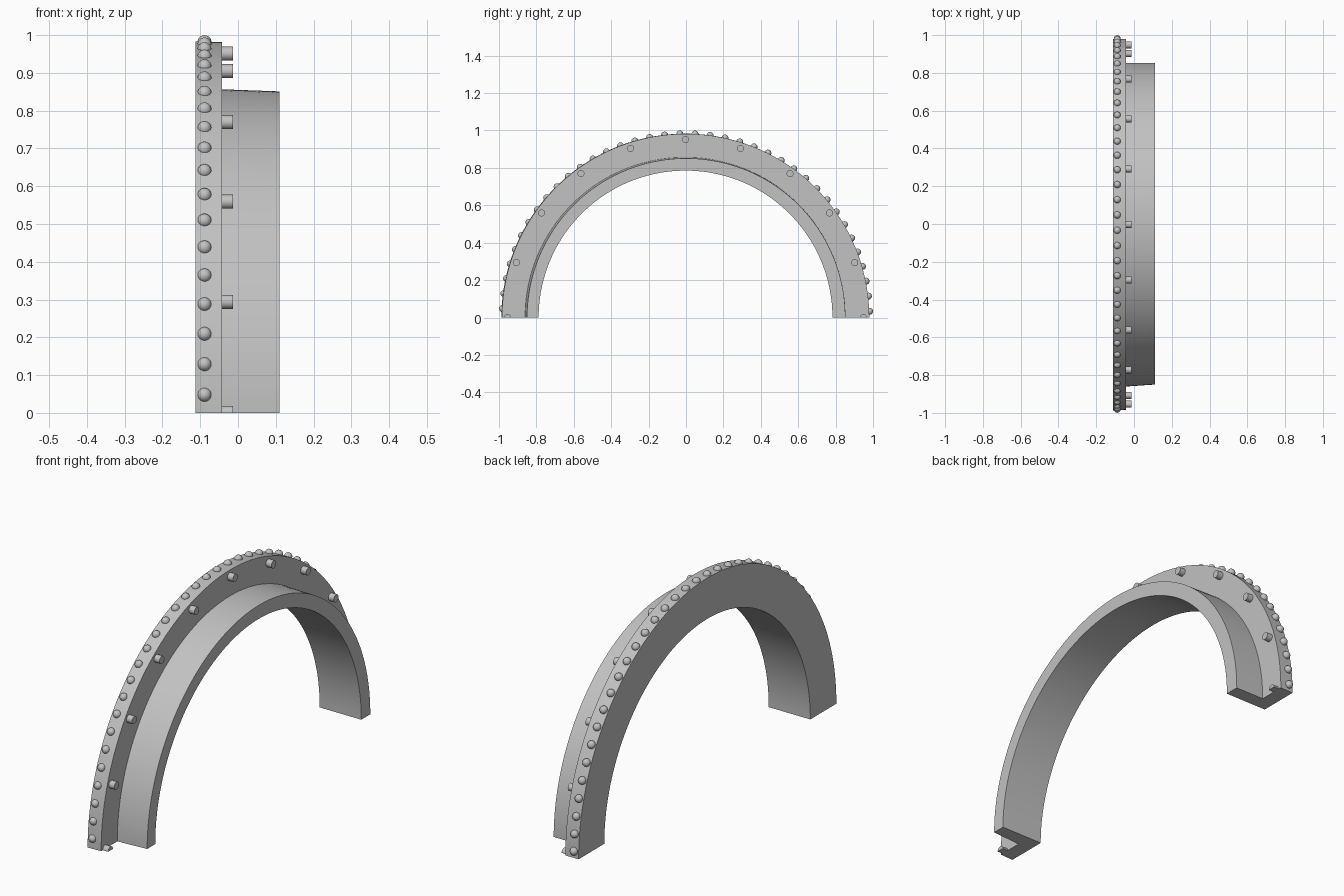
import bpy, bmesh
from math import sin, cos, pi
from mathutils import Matrix, Vector

cube = bpy.data.objects.get("Cube")
if cube:
    bpy.data.objects.remove(cube, do_unlink=True)

grey = bpy.data.materials.new("light grey metal")
grey.use_nodes = True
grey.diffuse_color = (0.54, 0.54, 0.54, 1)
grey.node_tree.nodes["Principled BSDF"].inputs["Base Color"].default_value = grey.diffuse_color

SEGMENTS = 96
CENTRE_Y = -0.0025


def finish(bm, name, angle=35):
    """Turn a bmesh into a smooth shaded object with sharp edges kept."""
    bmesh.ops.recalc_face_normals(bm, faces=bm.faces)
    mesh = bpy.data.meshes.new(name)
    bm.to_mesh(mesh)
    bm.free()
    mesh.materials.append(grey)
    obj = bpy.data.objects.new(name, mesh)
    bpy.context.collection.objects.link(obj)
    bpy.ops.object.select_all(action='DESELECT')
    bpy.context.view_layer.objects.active = obj
    obj.select_set(True)
    bpy.ops.object.shade_smooth_by_angle(angle=angle * pi / 180)
    return obj


# Arch: L-shaped section (x, radius, centre y) swept over a half circle
section = [
    (-0.112, 0.7855, CENTRE_Y), (0.11, 0.7855, CENTRE_Y),
    (0.11, 0.851, 0.001), (-0.042, 0.8565, -0.004),
    (-0.042, 0.982, -0.002), (-0.112, 0.983, -0.004),
]
bm = bmesh.new()
rings = []
for i in range(SEGMENTS + 1):
    a = pi * i / SEGMENTS
    rings.append([bm.verts.new((x, cy + r * cos(a), r * sin(a))) for x, r, cy in section])
for a, b in zip(rings, rings[1:]):
    for j in range(len(section)):
        k = (j + 1) % len(section)
        bm.faces.new((a[j], a[k], b[k], b[j]))
bm.faces.new(rings[0])
bm.faces.new(rings[-1])
finish(bm, "flanged_arch")

# Round beads along the outer edge of the flange
bm = bmesh.new()
for i in range(38):
    a = 0.034 + i * pi / 38
    spot = Matrix.Translation((-0.0887, 0.982 * cos(a), 0.982 * sin(a)))
    turn = Matrix.Rotation(a, 4, 'X')
    bmesh.ops.create_uvsphere(bm, u_segments=20, v_segments=12, radius=0.0185,
                              matrix=spot @ turn)
finish(bm, "rim_beads", 60)

# Short pegs on the flange face, the end ones cut off at the ground
bm = bmesh.new()
for i in range(11):
    a = pi * i / 10
    spot = Matrix.Translation((-0.0295, CENTRE_Y + 0.951 * cos(a), 0.951 * sin(a)))
    bmesh.ops.create_cone(bm, cap_ends=True, segments=24, radius1=0.0185, radius2=0.0185,
                          depth=0.033, matrix=spot @ Matrix.Rotation(pi / 2, 4, 'Y'))
cut = bmesh.ops.bisect_plane(bm, geom=bm.verts[:] + bm.edges[:] + bm.faces[:],
                             plane_co=Vector((0, 0, 0)), plane_no=Vector((0, 0, 1)),
                             clear_inner=True)
bmesh.ops.holes_fill(bm, edges=[e for e in bm.edges if e.is_boundary], sides=0)
finish(bm, "flange_pegs")
